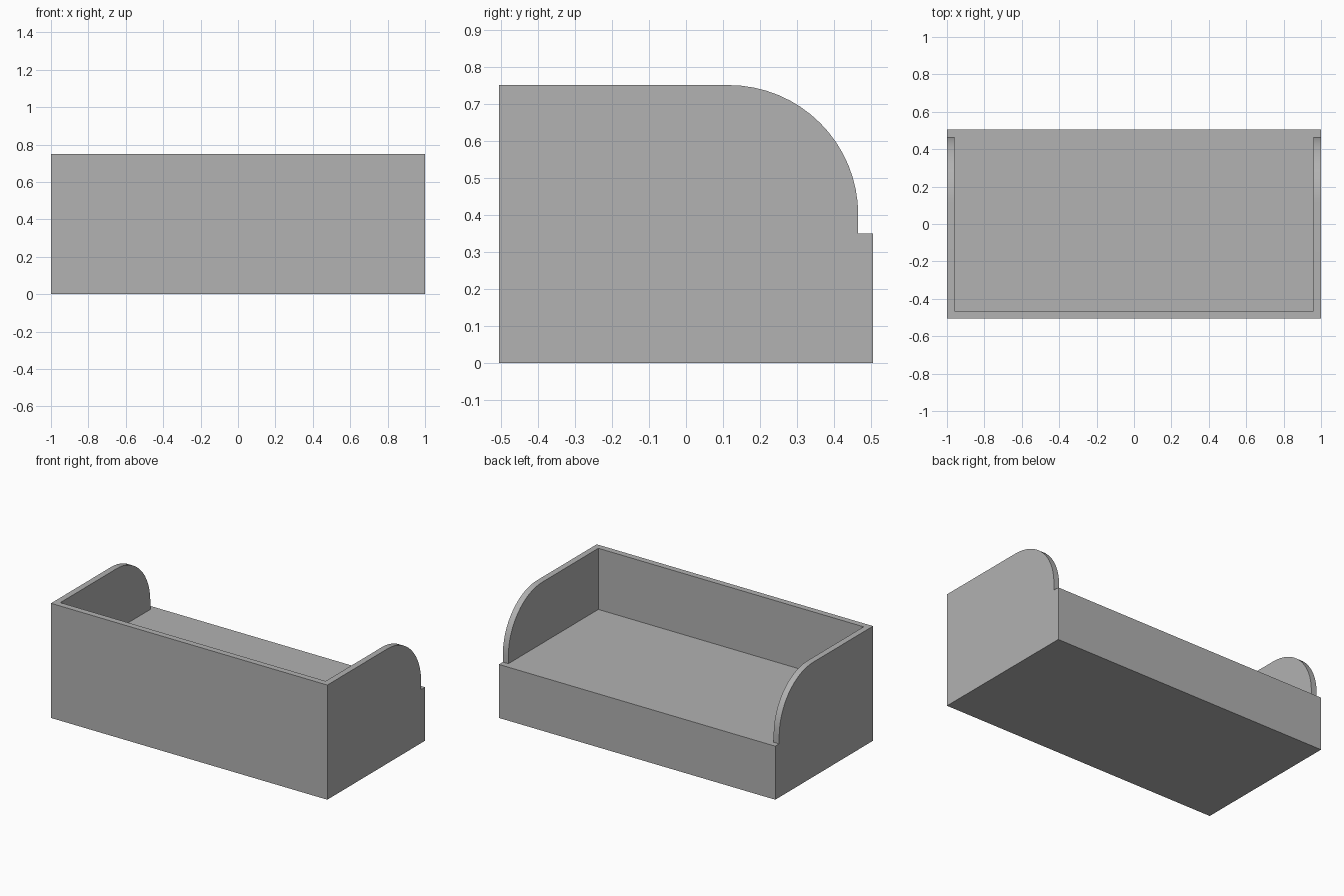
import bpy
import bmesh
from math import sin, cos, pi

if "Cube" in bpy.data.objects:
    bpy.data.objects.remove(bpy.data.objects["Cube"], do_unlink=True)

HALF_W, HALF_D = 1.0, 0.505      # overall half width and half depth
SEAT_Z, TOP_Z = 0.35, 0.75       # seat deck and panel heights
WALL = 0.04                      # panel thickness
RADIUS = 0.35                    # rounded corner of the arm panels
ARC_STEPS = 16

grey = bpy.data.materials.new("plain_grey")
grey.use_nodes = True
colour = (0.445, 0.445, 0.445, 1)
grey.diffuse_color = colour
grey.node_tree.nodes["Principled BSDF"].inputs["Base Color"].default_value = colour


def extrude_profile(name, profile, half_width):
    """Extrude a closed (y, z) outline symmetrically along x."""
    bm = bmesh.new()
    face = bm.faces.new([bm.verts.new((-half_width, y, z)) for y, z in profile])
    result = bmesh.ops.extrude_face_region(bm, geom=[face])
    moved = [v for v in result["geom"] if isinstance(v, bmesh.types.BMVert)]
    bmesh.ops.translate(bm, verts=moved, vec=(2 * half_width, 0, 0))
    bmesh.ops.recalc_face_normals(bm, faces=bm.faces)
    mesh = bpy.data.meshes.new(name)
    bm.to_mesh(mesh)
    bm.free()
    mesh.materials.append(grey)
    obj = bpy.data.objects.new(name, mesh)
    bpy.context.collection.objects.link(obj)
    return obj


# Side outline: box base, upright panel, quarter-round arm, small ledge
arm_end = HALF_D - WALL
arc = [(arm_end - RADIUS + RADIUS * sin(a), TOP_Z - RADIUS + RADIUS * cos(a))
       for a in (pi / 2 * i / ARC_STEPS for i in range(ARC_STEPS + 1))]
outline = [(HALF_D, 0), (-HALF_D, 0), (-HALF_D, TOP_Z), *arc,
           (arm_end, SEAT_Z), (HALF_D, SEAT_Z)]
body = extrude_profile("daybed_body", outline, HALF_W)

# Seat recess, leaving the long panel and the two arms
inner_y = WALL - HALF_D
recess = extrude_profile("seat_recess_cutter",
                         [(inner_y, SEAT_Z), (1, SEAT_Z), (1, 1), (inner_y, 1)],
                         HALF_W - WALL)
recess.hide_render = True
cut = body.modifiers.new("seat_recess", "BOOLEAN")
cut.operation = "DIFFERENCE"
cut.solver = "EXACT"
cut.object = recess

bpy.ops.object.select_all(action="DESELECT")
body.select_set(True)
bpy.context.view_layer.objects.active = body
bpy.ops.object.modifier_apply(modifier=cut.name)
bpy.data.objects.remove(recess, do_unlink=True)

# Smooth arm curves with crisp panel edges
bpy.ops.object.shade_smooth_by_angle(angle=pi / 6)
